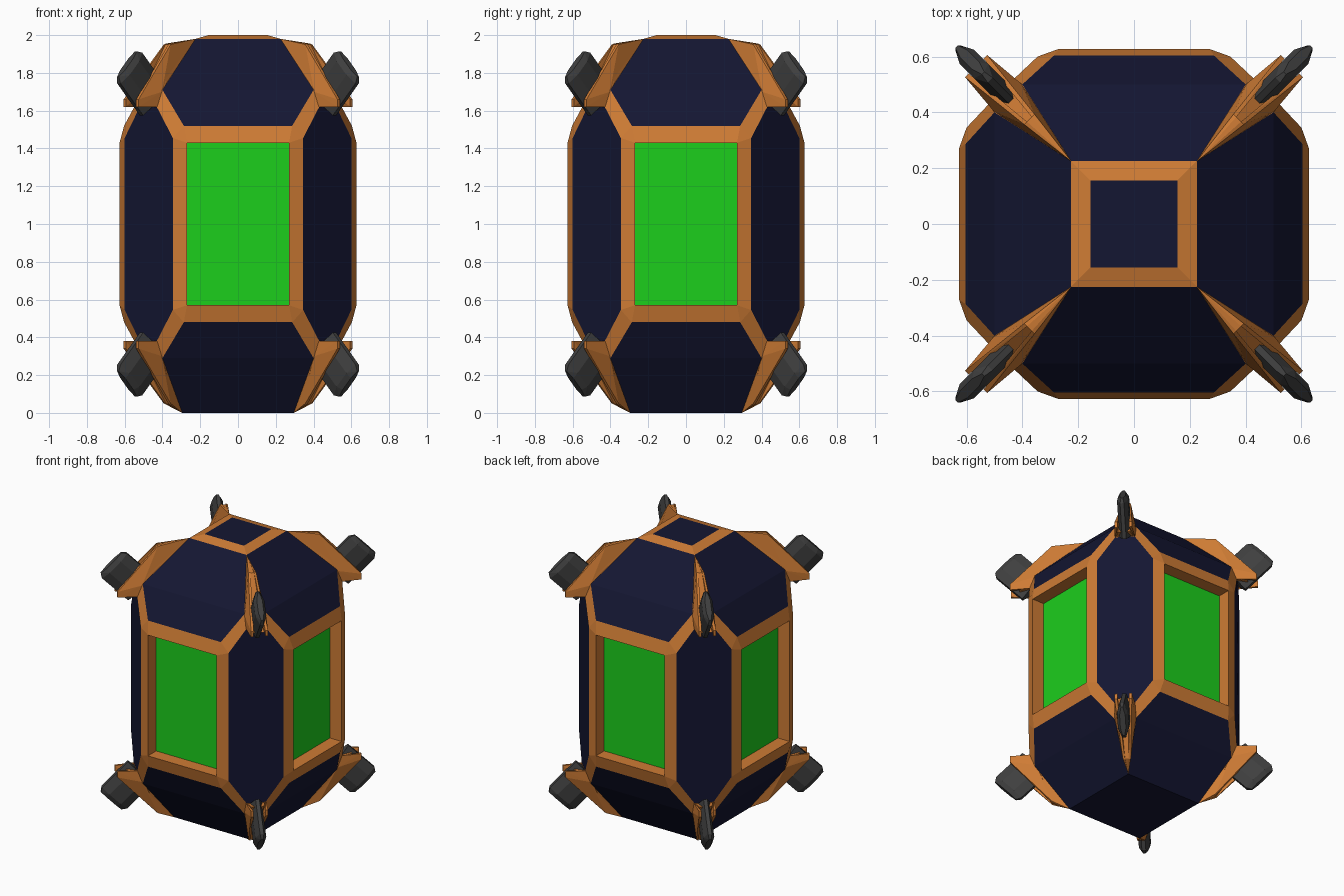
import bpy, bmesh, math
from mathutils import Vector, Matrix

if "Cube" in bpy.data.objects:
    bpy.data.objects.remove(bpy.data.objects["Cube"])

def material(name, rgb):
    m = bpy.data.materials.new(name)
    m.diffuse_color = (*rgb, 1)
    m.use_nodes = True
    m.node_tree.nodes["Principled BSDF"].inputs["Base Color"].default_value = m.diffuse_color
    return m

ORANGE = material("orange_trim", (0.62, 0.20, 0.035))
NAVY = material("navy_panel", (0.007, 0.008, 0.032))
GREEN = material("green_glass", (0.012, 0.62, 0.012))
DARK = material("dark_metal", (0.05, 0.05, 0.05))

def finish(name, bm, mat):
    me = bpy.data.meshes.new(name)
    bm.to_mesh(me)
    bm.free()
    me.materials.append(mat)
    ob = bpy.data.objects.new(name, me)
    bpy.context.collection.objects.link(ob)
    return ob

def around(name, polys, mat, turns=4, inward=False):
    """Repeat polygons (x, outward, z) on each side, normals facing out."""
    bm = bmesh.new()
    for k in range(turns):
        rot = Matrix.Rotation(k * math.pi / 2, 3, 'Z')
        for poly in polys:
            f = bm.faces.new([bm.verts.new(rot @ Vector((x, -d, z))) for x, d, z in poly])
            f.normal_update()
            out = f.normal.dot(f.calc_center_median() - rot @ Vector((0, -0.63 if inward else 0, 1)))
            if (out < 0) != inward:
                f.normal_flip()
    bmesh.ops.remove_doubles(bm, verts=bm.verts, dist=0.0005)
    return finish(name, bm, mat)

def mx(poly):
    return [(-x, d, z) for x, d, z in poly]

def mz(poly):
    return [(x, d, 2 - z) for x, d, z in poly]

# Key points of one side, upper right
win, side = (.27, .627, 1.43), (.345, .60, 1.455)
lip, bend = (.287, .603, 1.52), (.40, .50, 1.71)
dlow, dlow2, bend2 = (.43, .52, 1.62), (.52, .43, 1.62), (.50, .40, 1.71)
top, cap, foot = (.225, .225, 1.98), (.155, .155, 2.0), (.295, .295, 0)
glass = (.27, .535, 1.43)
flip = lambda p: mz([p])[0]
neg = lambda p: mx([p])[0]

# Orange framework
quarter = [[win, side, lip], [side, dlow, bend, lip]]
trim = [q for p in quarter for q in (p, mx(p), mz(p), mx(mz(p)))]
bar = [win, side, flip(side), flip(win)]
rim = [win, lip, neg(lip), neg(win)]
collar = [dlow, dlow2, bend2, bend]
trim += [bar, mx(bar), rim, mz(rim), collar, mz(collar)]
trim += [[top, bend, bend2], [foot, flip(bend), flip(bend2)],
         [top, cap, neg(cap), neg(top)]]
around("frame", trim, ORANGE)

# Recess walls and windows
wall = [win, glass, flip(glass), flip(win)]
sill = [win, glass, neg(glass), neg(win)]
around("window_recess", [wall, mx(wall), sill, mz(sill)], ORANGE, inward=True)
around("window", [[glass, neg(glass), neg(flip(glass)), flip(glass)]], GREEN)

# Navy panels: corner hexagons, shoulders, lower slopes
s2 = (side[1], side[0], side[2])
around("corner_panel", [[side, dlow, dlow2, s2, flip(s2), flip(dlow2), flip(dlow), flip(side)]], NAVY)
lower = [lip, bend, neg(bend), neg(lip)]
around("shoulder_panel", [lower, [bend, top, neg(top), neg(bend)]], NAVY)
around("base_panel", [mz(lower), [flip(bend), foot, neg(foot), neg(flip(bend))]], NAVY)
for name, (c, _, z) in (("top_plate", cap), ("bottom_plate", foot)):
    around(name, [[(-c, -c, z), (c, -c, z), (c, c, z), (-c, c, z)]], NAVY, turns=1)

def corners(name, hulls, mat, upper):
    """Convex pieces given as (radius, sideways, z), repeated at four corners."""
    bm = bmesh.new()
    for k in range(4):
        rot = Matrix.Rotation(math.pi / 4 + k * math.pi / 2, 3, 'Z')
        for pts in hulls:
            vs = [bm.verts.new(rot @ Vector((r, t, z if upper else 2 - z))) for r, t, z in pts]
            res = bmesh.ops.convex_hull(bm, input=vs)
            junk = [v for v in res["geom_interior"] + res["geom_unused"]
                    if isinstance(v, bmesh.types.BMVert)]
            bmesh.ops.delete(bm, geom=list(set(junk)), context='VERTS')
    bmesh.ops.recalc_face_normals(bm, faces=bm.faces)
    bmesh.ops.dissolve_limit(bm, angle_limit=0.01, verts=bm.verts, edges=bm.edges)
    return finish(name, bm, mat)

# Claw blade: hexagonal bar pointing 45 degrees outward, tapered at its end
axis, across = Vector((1, 0, 1)).normalized(), Vector((1, 0, -1)).normalized()
blade = []
for dist, w, th in ((-.14, .115, .036), (.10, .115, .036), (.13, .095, .018)):
    c = Vector((.74, 0, 1.755)) + axis * dist
    for u, t in ((-1, .35), (-1, -.35), (-.45, 1), (-.45, -1), (.45, 1), (.45, -1), (1, .35), (1, -.35)):
        blade.append(c + across * (u * w) + Vector((0, t * th, 0)))

for label, upper, apex in (("upper", True, (.318, 1.98)), ("lower", False, (.417, 2.0))):
    # Orange bracket: a core between two cheeks that leave a slot for the blade
    core = [(apex[0], 0, apex[1])]
    core += [(r, s * t, z) for s in (-1, 1) for r, t, z in
             ((.53, .022, 1.95), (.74, .04, 1.62), (.62, .068, 1.63), (.62, .068, 1.71))]
    hulls = [core]
    for s in (-1, 1):
        hulls.append([(apex[0], 0, apex[1])] + [(r, s * t, z) for r, t, z in
                     ((.53, .012, 1.955), (.53, .026, 1.95), (.80, .038, 1.66), (.80, .056, 1.66),
                      (.80, .038, 1.62), (.80, .056, 1.62), (.64, .068, 1.62), (.64, .07, 1.70))])
    corners(label + "_bracket", hulls, ORANGE, upper)
    corners(label + "_claw", [blade], DARK, upper)
